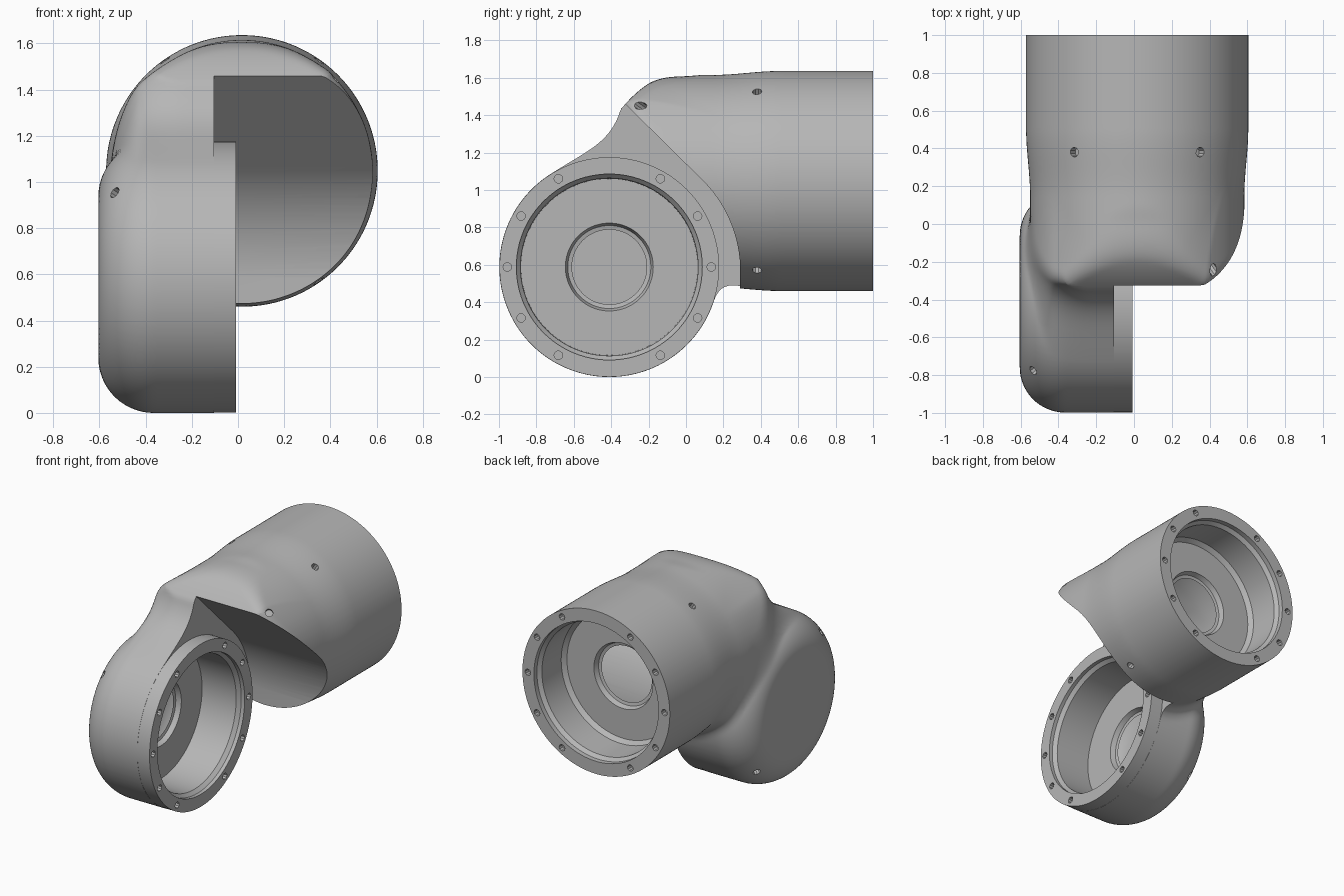
import bpy, bmesh, math
from mathutils import Vector, Matrix

if "Cube" in bpy.data.objects:
    bpy.data.objects.remove(bpy.data.objects["Cube"])

CA = Vector((0, -0.41, 0.588))      # side cup centre, axis along x
CB = Vector((0.017, 0, 1.048))      # rear cup centre, axis along y
R = 0.588
MA = Matrix.Translation(CA) @ Matrix.Rotation(math.pi / 2, 4, 'Y')    # local z -> +x
MB = Matrix.Translation(CB) @ Matrix.Rotation(-math.pi / 2, 4, 'X')   # local z -> +y


def make(name, bm):
    bmesh.ops.recalc_face_normals(bm, faces=bm.faces)
    me = bpy.data.meshes.new(name)
    bm.to_mesh(me)
    bm.free()
    ob = bpy.data.objects.new(name, me)
    bpy.context.collection.objects.link(ob)
    return ob


def lathe(bm, profile, mat, n=96):
    """Closed solid of revolution from (radius, height) points."""
    rings = [[bm.verts.new(mat @ Vector((r * math.cos(2 * math.pi * i / n),
                                         r * math.sin(2 * math.pi * i / n), h)))
              for i in range(n)] for r, h in profile]
    for a, b in zip(rings, rings[1:]):
        for i in range(n):
            bm.faces.new((a[i], a[(i + 1) % n], b[(i + 1) % n], b[i]))
    bm.faces.new(rings[0])
    bm.faces.new(rings[-1])


def solid(name, profile, mat, n=96):
    bm = bmesh.new()
    lathe(bm, profile, mat, n)
    return make(name, bm)


def apply(ob, mod):
    bpy.context.view_layer.objects.active = ob
    bpy.ops.object.modifier_apply(modifier=mod.name)


def subtract(ob, cutter):
    cutter.hide_render = True
    m = ob.modifiers.new("cut", 'BOOLEAN')
    m.operation, m.solver, m.object = 'DIFFERENCE', 'EXACT', cutter
    apply(ob, m)
    bpy.data.objects.remove(cutter)


# smooth distance field of the two blended cups
def smooth(a, b, t):
    t = min(1, max(0, (t - a) / (b - a)))
    return t * t * (3 - 2 * t)


def round_end(rad, ax, fil):
    u, v = rad + fil, ax + fil
    return min(max(u, v), 0) + math.hypot(max(u, 0), max(v, 0)) - fil


def smin(a, b, k):
    h = max(k - abs(a - b), 0) / k
    return min(a, b) - h * h * k / 4


def field(x, y, z):
    a = round_end(math.hypot(y - CA.y, z - CA.z) - R, -0.605 - x, 0.24)
    a = max(a, x - 0.07)
    # rear cup: cylinder trimmed by a nose rounded in side view and in top view
    rb = 0.567 + (R - 0.567) * smooth(0.15, 0.5, y)
    b = math.hypot(x - CB.x, z - CB.z) - rb
    if y < 0.3:
        nose = max(round_end(z - 1.627, -0.37 - y, 0.37),
                   round_end(abs(x - CB.x) - 0.592, -0.33 - y, 0.34))
        b = -smin(-b, -nose + 0.1 * smooth(-0.02, 0.28, y), 0.05)
    b = max(b, y - 1.1)
    k = (0.09 + 0.33 * smooth(0.5, 1.2, z)) * (0.1 + 0.9 * smooth(-0.61, -0.42, x))
    return max(smin(a, b, k), -0.605 - x)


# body: remeshed rough cups pulled onto the field
bm = bmesh.new()
lathe(bm, [(R, -0.605), (R, 0.07)], MA)
lathe(bm, [(R, -0.34), (R, 1.1)], MB)
body = make("elbow_housing", bm)
m = body.modifiers.new("remesh", 'REMESH')
m.mode, m.voxel_size = 'VOXEL', 0.02
apply(body, m)
e = 0.002
for v in body.data.vertices:
    p = v.co.copy()
    for _ in range(6):
        f = field(*p)
        if abs(f) < 1e-4:
            break
        g = Vector((field(p.x + e, p.y, p.z) - f, field(p.x, p.y + e, p.z) - f,
                    field(p.x, p.y, p.z + e) - f)) / e
        p -= g * (f / max(g.length_squared, 0.3))
    v.co = p

# swing clearance around the side cup, leaving the cup itself
outline = [(-1.4, -0.3), (0.29, -0.3)]
for t in range(0, 46, 3):
    r, q = 0.7 - 0.02 * t / 45, math.radians(t)
    outline.append((CA.y + r * math.cos(q), CA.z + r * math.sin(q)))
outline += [(-1.4, 2.52)]
bm = bmesh.new()
f = bm.faces.new([bm.verts.new((-0.105, y, z)) for y, z in outline])
ext = bmesh.ops.extrude_face_region(bm, geom=[f])
bmesh.ops.translate(bm, vec=(1.0, 0, 0),
                    verts=[q for q in ext["geom"] if isinstance(q, bmesh.types.BMVert)])
clearance = make("clearance_cutter", bm)
subtract(clearance, solid("cup_keeper", [(R - 0.001, -0.3), (R - 0.001, -0.008)], MA, 128))
subtract(body, clearance)

# trim the rear mouth flat
subtract(body, solid("mouth_trim", [(0.9, 1.0), (0.9, 1.3)], MB))

# stepped bores
subtract(body, solid("side_bore", [(0.2, -0.47), (0.2, -0.37), (0.222, -0.365), (0.235, -0.33),
                                   (0.472, -0.33), (0.475, -0.06), (0.497, -0.035),
                                   (0.497, 0.02)], MA))
subtract(body, solid("rear_bore", [(0.2, 0.55), (0.2, 0.65), (0.222, 0.655), (0.235, 0.69),
                                   (0.45, 0.69), (0.475, 0.72), (0.475, 0.94), (0.497, 0.965),
                                   (0.497, 1.05)], MB))

# screw holes: rim circles, radial body holes and corner holes
bm = bmesh.new()


def drill(p, d, r=0.026):
    rot = Vector(d).to_track_quat('Z', 'Y').to_matrix().to_4x4()
    lathe(bm, [(r, -0.04), (r, 0.08)], Matrix.Translation(Vector(p)) @ rot, 10)


for i in range(12):
    if i in (3, 9):
        continue
    c, s = math.cos(i * math.pi / 6), math.sin(i * math.pi / 6)
    drill((-0.008, CA.y + 0.545 * c, CA.z + 0.545 * s), (1, 0, 0), 0.023)
    drill((CB.x + 0.545 * c, 1.0, CB.z + 0.545 * s), (0, 1, 0), 0.023)
for sx in (-1, 1):
    for sz in (-1, 1):
        drill((CB.x + sx * 0.33, 0.38, CB.z + sz * 0.473), (sx * 0.57, 0, sz * 0.82))
drill((CB.x + 0.385, -0.22, CB.z + 0.385), (0.5, -0.7, 0.5))
for sy, sz in ((-1, 1), (1, -1)):
    drill((-0.54, CA.y + sy * 0.37, CA.z + sz * 0.37), (-0.7, sy * 0.5, sz * 0.5))
subtract(body, make("screw_holes", bm))

# open the centre holes into the hollow shell
bm = bmesh.new()
bm.from_mesh(body.data)
tunnel = []
for f in bm.faces:
    c = f.calc_center_median()
    in_a = -0.48 < c.x < -0.372 and math.hypot(c.y - CA.y, c.z - CA.z) < 0.202
    in_b = 0.54 < c.y < 0.648 and math.hypot(c.x - CB.x, c.z - CB.z) < 0.202
    if in_a or in_b:
        tunnel.append(f)
bmesh.ops.delete(bm, geom=tunnel, context='FACES')
bm.to_mesh(body.data)
bm.free()

# finish
mat = bpy.data.materials.new("mid grey")
mat.diffuse_color = (0.47, 0.47, 0.47, 1)
mat.use_nodes = True
mat.node_tree.nodes["Principled BSDF"].inputs["Base Color"].default_value = mat.diffuse_color
body.data.materials.clear()
body.data.materials.append(mat)
for p in body.data.polygons:
    p.material_index = 0
bpy.ops.object.select_all(action='DESELECT')
body.select_set(True)
bpy.context.view_layer.objects.active = body
bpy.ops.object.shade_smooth_by_angle(angle=math.radians(30))
